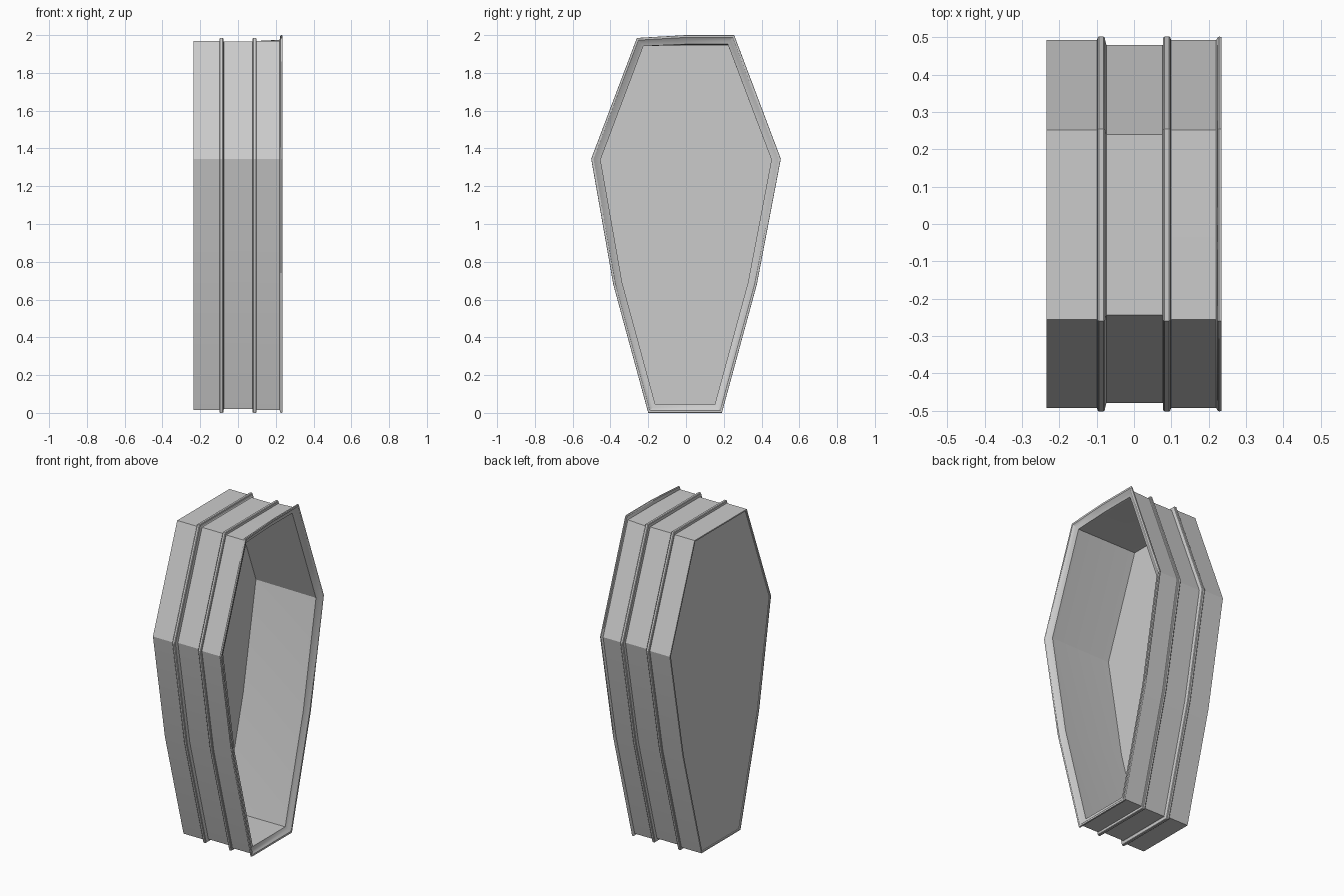
import bpy, bmesh
from mathutils import Vector

if "Cube" in bpy.data.objects:
    bpy.data.objects.remove(bpy.data.objects["Cube"])

# Casket outline (y, z), counter-clockwise seen from +x; the flags mark end edges
OUTLINE = [(-0.2, 0), (0.19, 0), (0.375, 0.68), (0.502, 1.345), (0.255, 1.985),
           (0.0, 1.985), (-0.05, 1.985), (-0.26, 1.985), (-0.502, 1.345), (-0.385, 0.68)]
END_EDGES = {0, 4, 5, 6}


def inset_outline(side, end):
    """Move every edge inwards: side walls by `side`, top and bottom by `end`."""
    pts = [Vector(p) for p in OUTLINE]
    n = len(pts)
    result = []
    for i in range(n):
        normals, dists = [], []
        for k in ((i - 1) % n, i):
            e = (pts[(k + 1) % n] - pts[k]).normalized()
            normals.append(Vector((-e.y, e.x)))
            dists.append(end if k in END_EDGES else side)
        a, b = normals
        det = a.x * b.y - a.y * b.x
        if abs(det) < 1e-4:
            off = a * dists[0]
        else:
            off = Vector(((dists[0] * b.y - dists[1] * a.y) / det,
                          (a.x * dists[1] - b.x * dists[0]) / det))
        result.append(pts[i] + off)
    return result


def loft(name, profile):
    """Skin rings (x, side inset, end inset, top-right lift) and cap both ends."""
    bm = bmesh.new()
    rings = []
    for x, side, end, lift in profile:
        ring = []
        for y, z in inset_outline(side, end):
            if z > 1.8:
                z += lift * min(max((y + 0.26) / 0.26, 0), 1)
            ring.append(bm.verts.new((x, y, z)))
        rings.append(ring)
    n = len(OUTLINE)
    for r0, r1 in zip(rings, rings[1:]):
        for i in range(n):
            j = (i + 1) % n
            bm.faces.new((r0[i], r0[j], r1[j], r1[i]))
    bm.faces.new(rings[0])
    bm.faces.new(rings[-1])
    bmesh.ops.recalc_face_normals(bm, faces=bm.faces)
    mesh = bpy.data.meshes.new(name)
    bm.to_mesh(mesh)
    bm.free()
    ob = bpy.data.objects.new(name, mesh)
    bpy.context.collection.objects.link(ob)
    bpy.context.view_layer.objects.active = ob
    ob.select_set(True)
    bpy.ops.object.shade_smooth_by_angle(angle=0.5)
    ob.select_set(False)
    return ob


def ridge(x, before, after):
    """Rounded raised band between two wall levels."""
    return [(x - 0.011, *before, 0), (x - 0.010, 0.003, 0.003, 0), (x - 0.006, 0, 0, 0),
            (x + 0.006, 0, 0, 0), (x + 0.010, 0.003, 0.003, 0), (x + 0.011, *after, 0)]


WALL, WAIST = (0.009, 0.016), (0.022, 0.02)

profile = [(-0.230, 0.020, 0.026, 0), (-0.235, 0.018, 0.024, 0), (-0.235, *WALL, 0)]
profile += ridge(-0.088, WALL, (0.010, 0.016))
profile += [(-0.074, *WAIST, 0), (0.074, *WAIST, 0)]
profile += ridge(0.088, WAIST, WALL)
# Flared front rim, then the inner wall down to the floor
profile += [(0.220, *WALL, 0.006), (0.224, 0.002, 0.002, 0.013), (0.228, 0, 0, 0.015),
            (0.235, 0.001, 0.001, 0.015), (0.235, 0.012, 0.012, 0.015),
            (0.222, 0.030, 0.028, 0.014), (0.215, 0.048, 0.045, 0.012),
            (0.195, 0.046, 0.044, 0.006), (-0.200, 0.040, 0.040, 0)]
loft("coffin_shell", profile)
